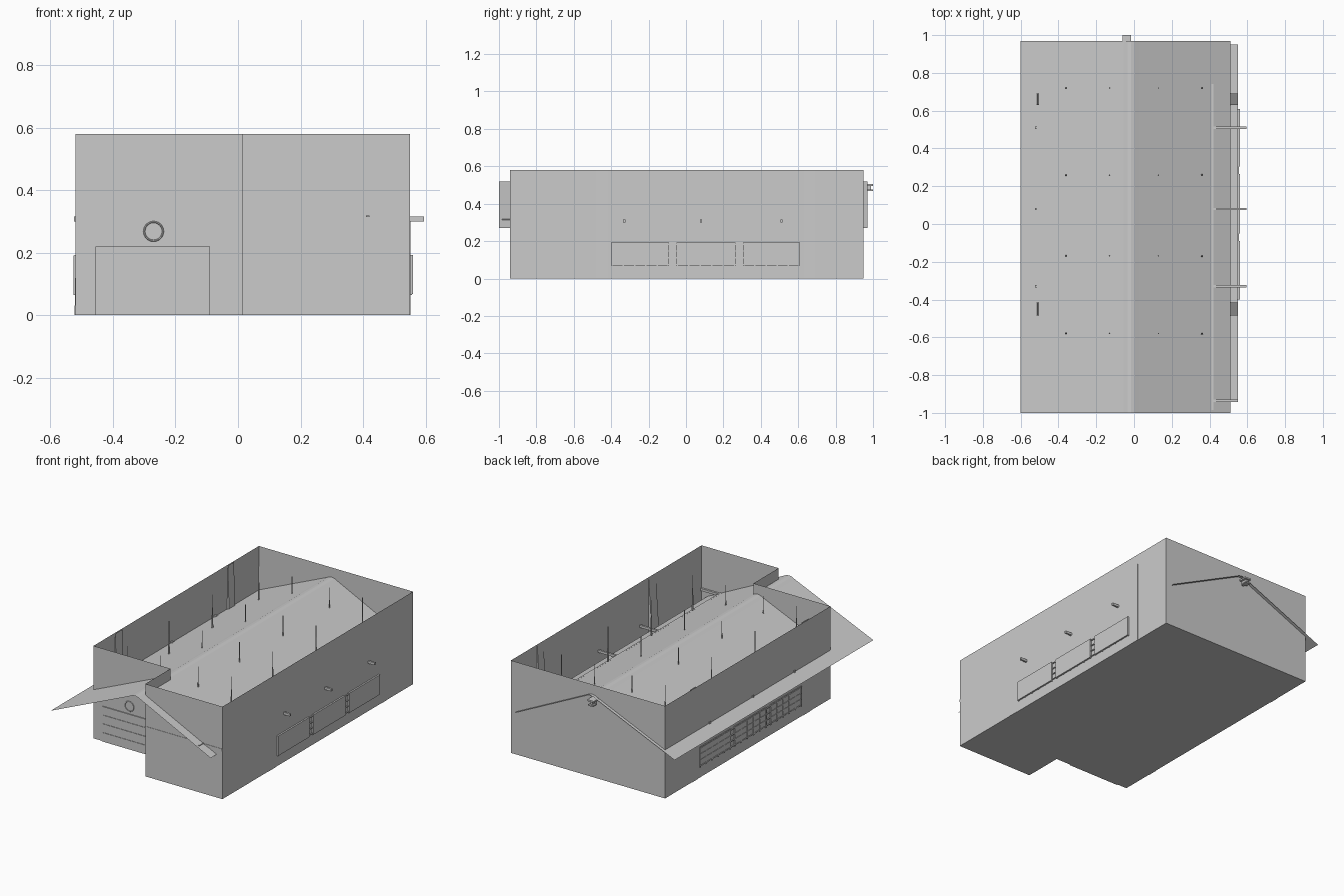
import bpy, bmesh, math

if "Cube" in bpy.data.objects:
    bpy.data.objects.remove(bpy.data.objects["Cube"])

def mesh_obj(name, verts, faces):
    me = bpy.data.meshes.new(name)
    me.from_pydata(verts, [], faces)
    me.update()
    ob = bpy.data.objects.new(name, me)
    bpy.context.collection.objects.link(ob)
    return ob

def box(name, x0, x1, y0, y1, z0, z1):
    v = [(x, y, z) for x in (x0, x1) for y in (y0, y1) for z in (z0, z1)]
    f = [(0, 1, 3, 2), (4, 6, 7, 5), (0, 4, 5, 1), (2, 3, 7, 6), (0, 2, 6, 4), (1, 5, 7, 3)]
    return mesh_obj(name, v, f)

# Outer walls and floor: thin sheets around an L-shaped plan, open on top
plan = [(.015, -.94), (.55, -.94), (.55, .95), (-.52, .95), (-.52, -.69), (.015, -.69)]
H, n = .58, 6
verts = [(x, y, 0) for x, y in plan] + [(x, y, H) for x, y in plan]
mesh_obj("walls", verts, [(i, (i + 1) % n, (i + 1) % n + n, i + n) for i in range(n)])
mesh_obj("floor", verts[:n], [tuple(range(n))[::-1]])

# Gable roof sheet with a softly rounded ridge
prof = [(-.6, .27), (-.055, .506), (-.035, .516), (-.015, .52), (.005, .516), (.025, .506), (.51, .27)]
m = len(prof)
roof = mesh_obj("roof", [(x, y, z) for y in (-1, .97) for x, z in prof],
                [(i, i + 1, i + 1 + m, i + m) for i in range(m - 1)])

# Thin strip lying along the right roof slope
box("roof_strip", .41, .42, -.985, .74, .314, .319)

# Cross beams that run through the building
for y in (-.33, .08, .51):
    box("cross_beam", -.525, .595, y - .006, y + .006, .3, .315)
box("front_beam", .015, .55, -.942, -.928, .3, .315)

# Ridge beam showing at the back
box("ridge_beam", -.045, -.03, -.69, .99, .47, .5)
box("ridge_beam_cap", -.06, -.015, .95, 1, .495, .505)
box("ridge_beam_foot", -.055, -.02, .965, 1, .468, .476)

# Wall pillars that taper to the wall at the top
def pillar(y0, y1, base, wall, depth):
    v = [(x, y, z) for y in (y0, y1) for x, z in ((wall, 0), (wall - depth, 0), (base, .58))]
    mesh_obj("wall_pillar", v, [(0, 1, 2), (5, 4, 3), (0, 3, 4, 1), (1, 4, 5, 2), (2, 5, 3, 0)])

for y0, y1 in ((-.485, -.415), (.63, .69)):
    pillar(y0, y1, .55, .5515, .04)
    pillar(y0, y1, -.512, -.5225, -.03)

# Windows: lattice bars on both sides, glass panes over them on the right
spans = [(-.4, -.09), (-.05, .265), (.305, .61)]
for side, wall in ((1, .55), (-1, -.52)):
    a, b = sorted((wall - side * .004, wall + side * .006))
    for k in range(4):
        z = .075 + k * .036
        box("window_bar", a, b, -.4, .61, z - .003, z + .003)
    for y0, y1 in spans:
        for k in range(6):
            y = y0 + .004 + (y1 - y0 - .008) * k / 5
            box("window_mullion", a, b, y - .004, y + .004, .065, .19)
        if side > 0:
            box("window_pane", .546, .56, y0, y1, .068, .192)
        else:
            box("window_pane", -.523, -.519, y0, y1, .068, .192)

# Front door panel in the recessed wall, with slat lines
box("front_door", -.455, -.09, -.696, -.686, 0, .22)
for k in range(1, 4):
    box("door_slat", -.45, -.095, -.699, -.69, k * .055 - .003, k * .055 + .003)

# Ring above the door
bpy.ops.mesh.primitive_torus_add(major_radius=.03, minor_radius=.003, major_segments=24, minor_segments=6,
                                 location=(-.27, -.692, .268), rotation=(math.pi / 2, 0, 0))
bpy.context.object.name = "door_ring"

# Hanging rods: thin cords with thicker lower ends
bm = bmesh.new()
for x in (-.36, -.13, .13, .36):
    for y in (-.58, -.17, .26, .72):
        for r1, r2, z0, z1 in ((.002, .002, .4, .58), (.006, .002, .36, .51)):
            res = bmesh.ops.create_cone(bm, cap_ends=True, segments=6, radius1=r1, radius2=r2, depth=z1 - z0)
            bmesh.ops.translate(bm, verts=res["verts"], vec=(x, y, (z0 + z1) / 2))
me = bpy.data.meshes.new("hanging_rods")
bm.to_mesh(me)
bm.free()
bpy.context.collection.objects.link(bpy.data.objects.new("hanging_rods", me))
